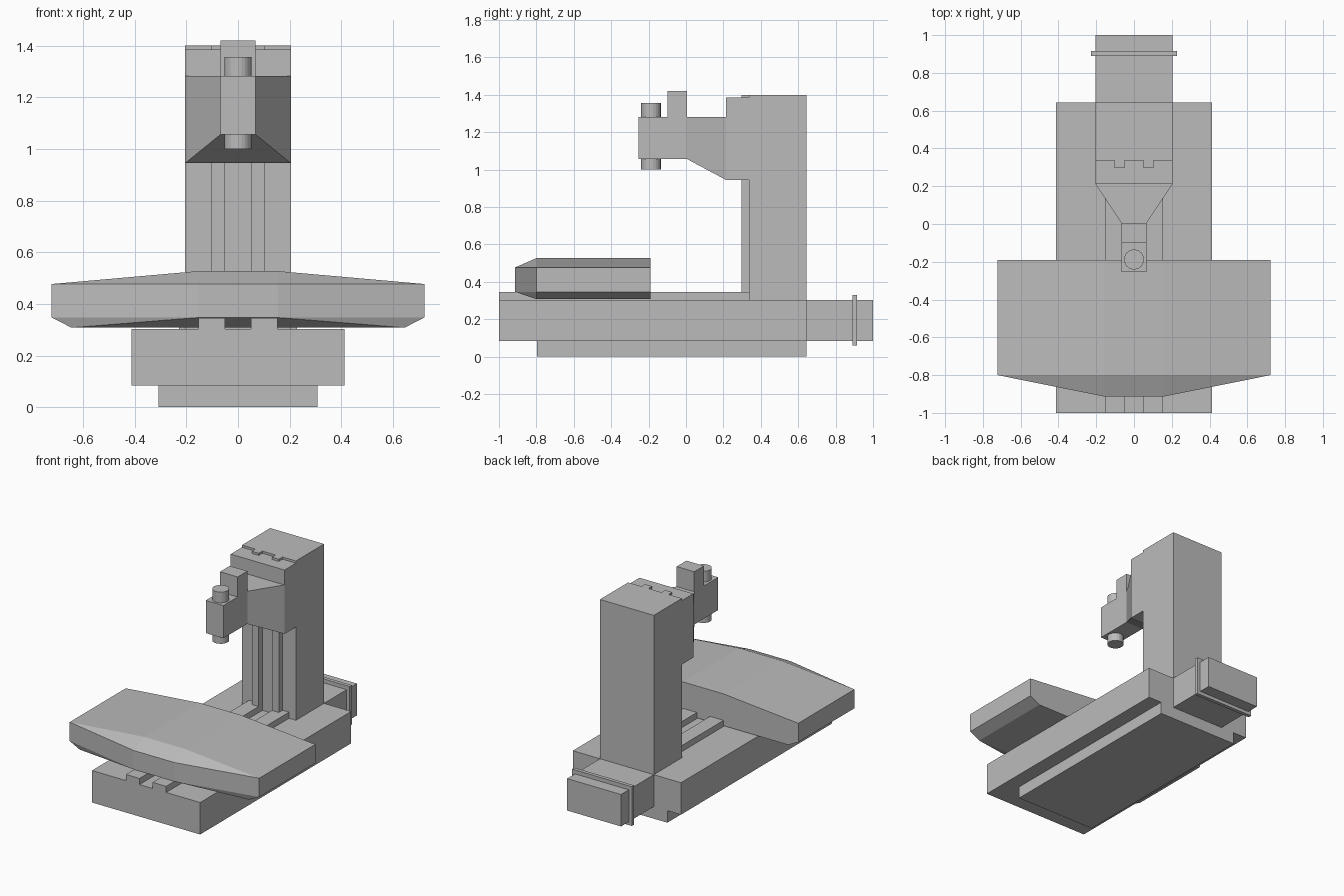
import bpy, bmesh

if "Cube" in bpy.data.objects:
    bpy.data.objects.remove(bpy.data.objects["Cube"])

grey = bpy.data.materials.new("machine grey")
grey.diffuse_color = (0.5, 0.5, 0.5, 1)
grey.use_nodes = True
grey.node_tree.nodes["Principled BSDF"].inputs["Base Color"].default_value = grey.diffuse_color


def finish(bm, name):
    bmesh.ops.recalc_face_normals(bm, faces=bm.faces)
    me = bpy.data.meshes.new(name)
    bm.to_mesh(me)
    bm.free()
    me.materials.append(grey)
    ob = bpy.data.objects.new(name, me)
    bpy.context.collection.objects.link(ob)
    return ob


def hull(name, pts):
    """Convex part from its corner points, mirrored across x = 0."""
    bm = bmesh.new()
    for x, y, z in pts:
        for s in (-1, 1):
            bm.verts.new((s * x, y, z))
    bmesh.ops.convex_hull(bm, input=bm.verts)
    bmesh.ops.dissolve_limit(bm, angle_limit=0.01, verts=bm.verts, edges=bm.edges)
    return finish(bm, name)


def box(name, x0, x1, y0, y1, z0, z1):
    bm = bmesh.new()
    bmesh.ops.create_cube(bm, size=1)
    for v in bm.verts:
        v.co = (x1 if v.co.x > 0 else x0, y1 if v.co.y > 0 else y0,
                z1 if v.co.z > 0 else z0)
    return finish(bm, name)


def cylinder(name, y, r, z0, z1):
    bm = bmesh.new()
    bmesh.ops.create_cone(bm, cap_ends=True, segments=24, radius1=r, radius2=r,
                          depth=z1 - z0)
    bmesh.ops.translate(bm, verts=bm.verts, vec=(0, y, (z0 + z1) / 2))
    return finish(bm, name)


# Bed, plinth and rear drive housing
box("plinth", -0.308, 0.308, -0.797, 0.643, 0, 0.085)
box("bed", -0.412, 0.412, -1, 0.643, 0.083, 0.303)
box("rear_housing", -0.205, 0.205, 0.64, 1, 0.083, 0.303)
box("rear_flange", -0.228, 0.228, 0.89, 0.915, 0.06, 0.33)

# Column with guide rails on bed and column
box("column", -0.205, 0.205, 0.337, 0.643, 0.30, 1.40)
for side, s in (("left", -1), ("right", 1)):
    a, b = sorted((s * 0.05, s * 0.153))
    box("bed_rail_" + side, a, b, -1, 0.34, 0.30, 0.345)
    a, b = sorted((s * 0.05, s * 0.103))
    box("column_rail_" + side, a, b, 0.297, 0.34, 0.30, 1.40)

# Work table: shallow peaked top, chamfered underside, pointed front
rim = [(0.722, -0.19), (0.722, -0.80), (0.155, -0.914)]
hull("work_table",
     [(x, y, z) for x, y in rim for z in (0.347, 0.477)]
     + [(0.155, -0.19, 0.527), (0.155, -0.80, 0.527),
        (0.645, -0.19, 0.308), (0.645, -0.80, 0.308)])

# Head: saddle, tapered neck and arm
box("head_saddle", -0.205, 0.205, 0.213, 0.34, 0.945, 1.385)
hull("head_neck", [(0.205, 0.214, 0.945), (0.205, 0.214, 1.282),
                   (0.067, 0.005, 1.057), (0.067, 0.005, 1.282)])
box("head_arm", -0.067, 0.067, -0.255, 0.006, 1.057, 1.282)
box("spindle_motor", -0.067, 0.067, -0.10, 0.006, 1.28, 1.42)
cylinder("spindle_top", -0.188, 0.053, 1.27, 1.356)
cylinder("spindle_nose", -0.188, 0.053, 1.0, 1.07)
